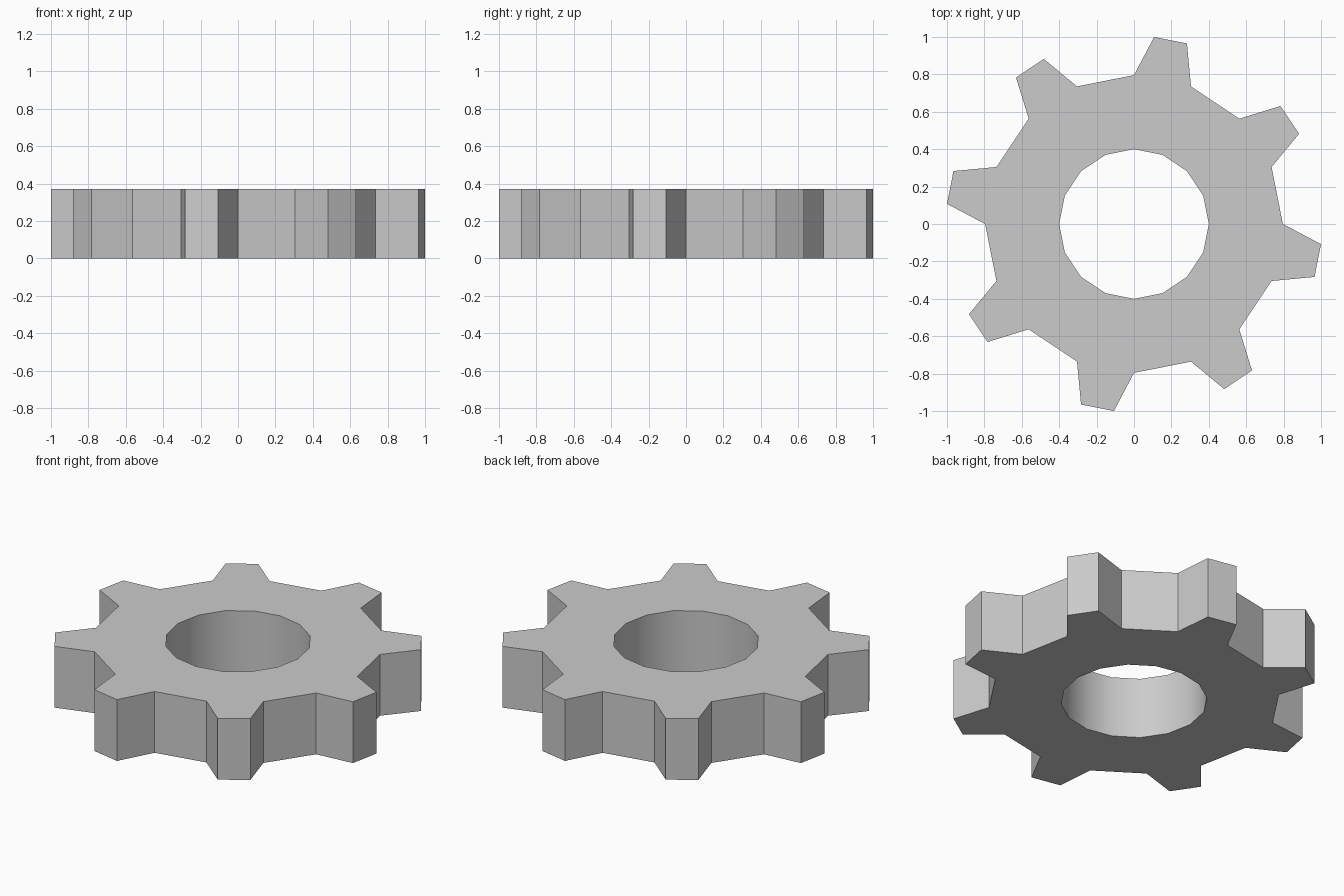
import bpy, bmesh
from math import cos, sin, radians

if "Cube" in bpy.data.objects:
    bpy.data.objects.remove(bpy.data.objects["Cube"])

TEETH = 8
BORE_R, ROOT_R, TIP_R = 0.40, 0.796, 1.0058
HEIGHT = 0.37
STEP = 360 / (TEETH * 2)          # each tooth and each gap spans one step
TIP_HALF = 5.1                    # half angle of the tooth tip

bm = bmesh.new()


def point(radius, degrees):
    a = radians(degrees)
    return bm.verts.new((radius * cos(a), radius * sin(a), 0))


# Bore and root circles, 16 sides each
bore = [point(BORE_R, i * STEP) for i in range(TEETH * 2)]
root = [point(ROOT_R, i * STEP) for i in range(TEETH * 2)]

# Flat ring plus a tooth on every odd segment
for i in range(TEETH * 2):
    j = (i + 1) % (TEETH * 2)
    bm.faces.new((bore[i], root[i], root[j], bore[j]))
    if i % 2:
        mid = (i + 0.5) * STEP
        tip_a = point(TIP_R, mid - TIP_HALF)
        tip_b = point(TIP_R, mid + TIP_HALF)
        bm.faces.new((root[i], tip_a, tip_b, root[j]))

# Thicken the outline into a solid
result = bmesh.ops.extrude_face_region(bm, geom=bm.faces[:], use_keep_orig=True)
top = [g for g in result["geom"] if isinstance(g, bmesh.types.BMVert)]
bmesh.ops.translate(bm, verts=top, vec=(0, 0, HEIGHT))
bmesh.ops.recalc_face_normals(bm, faces=bm.faces[:])

mesh = bpy.data.meshes.new("gear")
bm.to_mesh(mesh)
bm.free()
gear = bpy.data.objects.new("gear", mesh)
bpy.context.collection.objects.link(gear)

# Smooth bore, crisp teeth
bpy.context.view_layer.objects.active = gear
gear.select_set(True)
bpy.ops.object.shade_smooth_by_angle(angle=radians(30))
